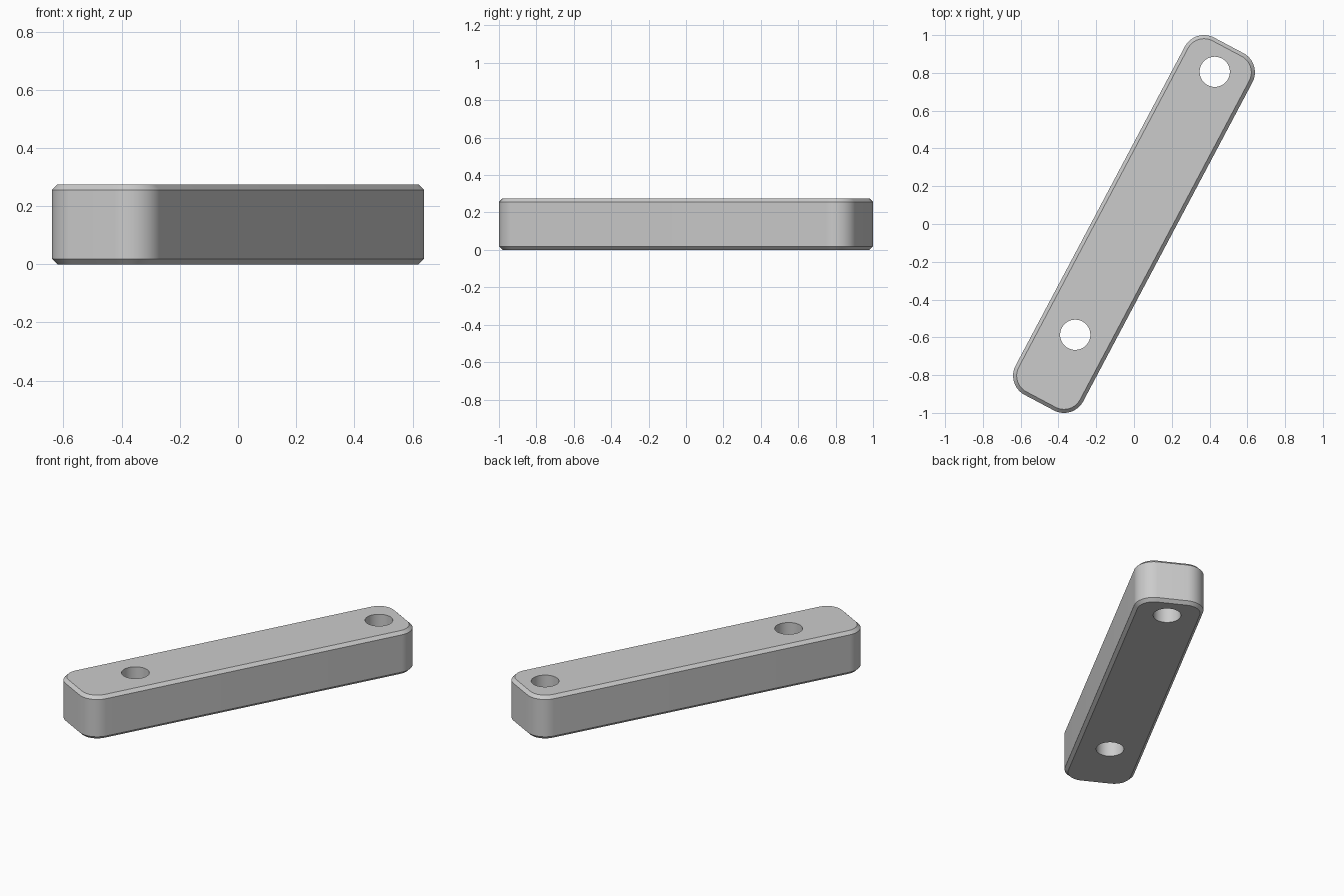
import bpy, bmesh, math
from mathutils import Matrix

old = bpy.data.objects.get("Cube")
if old:
    bpy.data.objects.remove(old, do_unlink=True)

LENGTH, WIDTH, HEIGHT = 2.141, 0.405, 0.275
CORNER, CHAMFER, HOLE = 0.115, 0.019, 0.08
ANGLE = math.radians(62.05)

grey = bpy.data.materials.new("plain grey")
grey.use_nodes = True
colour = (0.6, 0.6, 0.6, 1)
grey.diffuse_color = colour
grey.node_tree.nodes["Principled BSDF"].inputs["Base Color"].default_value = colour


def make_object(name, bm):
    mesh = bpy.data.meshes.new(name)
    bm.to_mesh(mesh)
    bm.free()
    mesh.materials.append(grey)
    obj = bpy.data.objects.new(name, mesh)
    bpy.context.collection.objects.link(obj)
    return obj


# Bar with rounded corners and chamfered rims
bm = bmesh.new()
bmesh.ops.create_cube(bm, size=1)
bmesh.ops.scale(bm, vec=(LENGTH, WIDTH, HEIGHT), verts=bm.verts)
bmesh.ops.translate(bm, vec=(0, 0, HEIGHT / 2), verts=bm.verts)
uprights = [e for e in bm.edges if abs(e.verts[0].co.z - e.verts[1].co.z) > 0.1]
bmesh.ops.bevel(bm, geom=uprights, offset=CORNER, segments=16, profile=0.5, affect='EDGES')
rims = [e for e in bm.edges if abs(e.verts[0].co.z - e.verts[1].co.z) < 0.01]
bmesh.ops.bevel(bm, geom=rims, offset=CHAMFER, segments=1, affect='EDGES')
bmesh.ops.rotate(bm, cent=(0, 0, 0), matrix=Matrix.Rotation(ANGLE, 3, 'Z'), verts=bm.verts)
bar = make_object("bar", bm)

# Through holes, one near the end and one further in
bm = bmesh.new()
for along in (0.912, -0.664):
    spot = Matrix.Translation((along * math.cos(ANGLE), along * math.sin(ANGLE), HEIGHT / 2))
    bmesh.ops.create_cone(bm, cap_ends=True, segments=64, radius1=HOLE, radius2=HOLE,
                          depth=HEIGHT * 2, matrix=spot)
cutter = make_object("hole_cutter", bm)
cutter.hide_render = True
cutter.hide_set(True)

cut = bar.modifiers.new("holes", 'BOOLEAN')
cut.operation = 'DIFFERENCE'
cut.solver = 'EXACT'
cut.object = cutter

# Bake the holes, then smooth the curved walls
bpy.context.view_layer.objects.active = bar
bar.select_set(True)
bpy.ops.object.modifier_apply(modifier=cut.name)
bpy.data.objects.remove(cutter, do_unlink=True)
bpy.ops.object.shade_smooth_by_angle(angle=math.radians(30))
